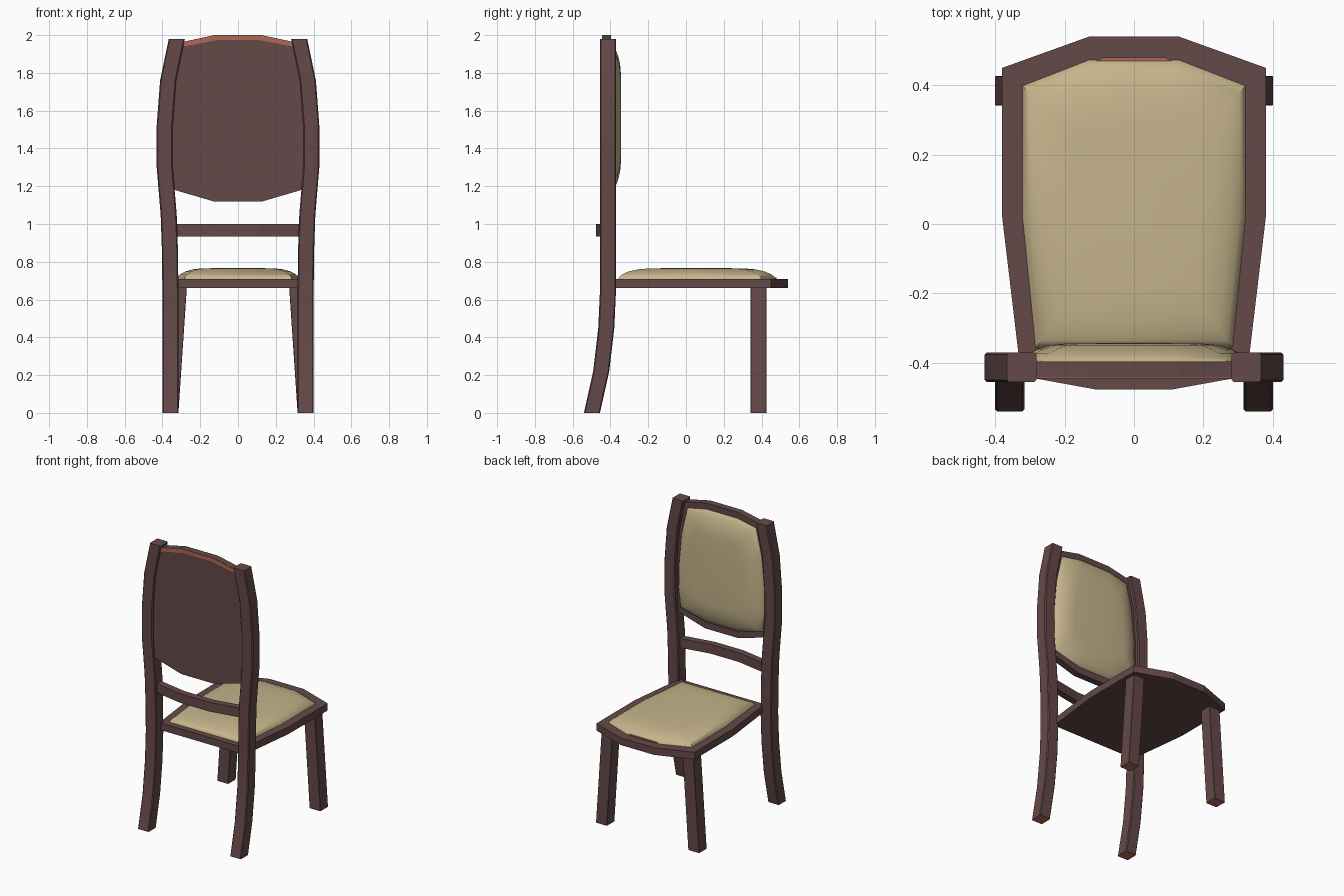
import bpy, bmesh, math

if "Cube" in bpy.data.objects:
    bpy.data.objects.remove(bpy.data.objects["Cube"])


def material(name, rgb):
    m = bpy.data.materials.new(name)
    m.diffuse_color = (*rgb, 1)
    m.use_nodes = True
    m.node_tree.nodes["Principled BSDF"].inputs["Base Color"].default_value = m.diffuse_color
    return m


WOOD = material("dark wood", (0.13, 0.066, 0.066))
FABRIC = material("beige fabric", (0.56, 0.46, 0.26))
RED = material("reddish wood", (0.45, 0.14, 0.09))


def skin(name, rings, mats, smooth=False, cap_mats=(0, 0)):
    """Bridge equal-length rings of points and close both ends."""
    bm = bmesh.new()
    loops = [[bm.verts.new(p) for p in r] for r in rings]
    n = len(loops[0])
    for a, b in zip(loops, loops[1:]):
        for i in range(n):
            bm.faces.new((a[i], a[(i + 1) % n], b[(i + 1) % n], b[i]))
    for loop, index in zip((loops[0], loops[-1]), cap_mats):
        bm.faces.new(loop).material_index = index
    bmesh.ops.recalc_face_normals(bm, faces=bm.faces)
    me = bpy.data.meshes.new(name)
    bm.to_mesh(me)
    bm.free()
    ob = bpy.data.objects.new(name, me)
    bpy.context.collection.objects.link(ob)
    for m in mats:
        me.materials.append(m)
    if smooth:
        bpy.ops.object.select_all(action='DESELECT')
        ob.select_set(True)
        bpy.context.view_layer.objects.active = ob
        bpy.ops.object.shade_smooth_by_angle(angle=math.radians(35))
    return ob


def square(x, y, z, h=0.0425, c=0.006):
    """Square section with slightly clipped corners."""
    k = h - c
    pts = [(h, -k), (h, k), (k, h), (-k, h), (-h, k), (-h, -k), (-k, -h), (k, -h)]
    return [(x + px, y + py, z) for px, py in pts]


def mirrored(half):
    """Complete a symmetric outline from its right half."""
    return half + [(-x, v) for x, v in reversed(half)]


def dome(outline, centre, steps):
    """Shrinking rings of an outline: list of (u, v, height) rings."""
    cu, cv = centre
    return [[(cu + (u - cu) * s, cv + (v - cv) * s, h) for u, v in outline]
            for s, h in steps]


# rear posts: splayed feet, bowed outwards beside the backrest
post = [(0.358, -0.498, 0), (0.358, -0.449, 0.22), (0.358, -0.422, 0.45),
        (0.358, -0.413, 0.65), (0.36, -0.413, 0.85), (0.367, -0.413, 1.05),
        (0.388, -0.413, 1.3), (0.388, -0.413, 1.52), (0.37, -0.413, 1.76),
        (0.324, -0.413, 1.98)]
# front legs: lean inwards towards the seat
leg = [(0.358, 0.384, 0), (0.313, 0.384, 0.67)]
for s, side in ((1, "right"), (-1, "left")):
    skin("rear_post_" + side, [square(s * x, y, z) for x, y, z in post],
         [WOOD, RED], True, (1, 0))
    skin("front_leg_" + side, [square(s * x, y, z, c=0.002) for x, y, z in leg],
         [WOOD, RED], False, (1, 0))

# seat frame
seat = mirrored([(0.33, -0.40), (0.38, 0.02), (0.38, 0.45), (0.13, 0.54)])
skin("seat_frame", [[(x, y, z) for x, y in seat] for z in (0.66, 0.71)], [WOOD])

# seat cushion
pad = mirrored([(0.285, -0.36), (0.323, 0.02), (0.323, 0.40), (0.13, 0.475)])
steps = [(1, 0.705), (0.985, 0.72), (0.94, 0.735), (0.86, 0.749),
         (0.74, 0.76), (0.6, 0.765), (0.2, 0.767)]
skin("seat_cushion", dome(pad, (0, 0.05), steps), [FABRIC], True)

# thin accent along the cushion's front edge
edge = [(-0.11, 0.47), (0.11, 0.47), (0.09, 0.48), (-0.09, 0.48)]
skin("seat_edge_accent", [[(x, y, z) for x, y in edge] for z in (0.709, 0.716)], [RED])

# backrest board between the posts
back = mirrored([(0.13, 1.12), (0.335, 1.18), (0.352, 1.35), (0.35, 1.52),
                 (0.33, 1.76), (0.288, 1.965), (0.125, 2.0)])
skin("backrest_board", [[(x, y, z) for x, z in back] for y in (-0.443, -0.397)], [WOOD])

# reddish strip at the top of the backrest's rear side
strip = mirrored([(0.288, 1.94), (0.288, 1.964), (0.125, 1.999)])[:]
strip = strip + [(-0.11, 1.974), (0.11, 1.974)]
skin("backrest_top_accent", [[(x, y, z) for x, z in strip] for y in (-0.446, -0.442)], [RED])

# backrest cushion on the sitting side
back_pad = mirrored([(0.12, 1.165), (0.32, 1.215), (0.335, 1.35), (0.332, 1.52),
                     (0.312, 1.74), (0.268, 1.93), (0.12, 1.96)])
steps = [(1, -0.40), (0.98, -0.388), (0.92, -0.374), (0.83, -0.36),
         (0.72, -0.349), (0.6, -0.345), (0.2, -0.343)]
skin("backrest_cushion",
     [[(x, y, z) for x, z, y in r] for r in dome(back_pad, (0, 1.56), steps)],
     [FABRIC], True)

# bowed cross rail below the backrest
bow = [(-0.33, -0.437), (-0.11, -0.477), (0.11, -0.477), (0.33, -0.437),
       (0.33, -0.39), (0.11, -0.43), (-0.11, -0.43), (-0.33, -0.39)]
skin("cross_rail", [[(x, y, z) for x, y in bow] for z in (0.935, 1.0)], [WOOD])
